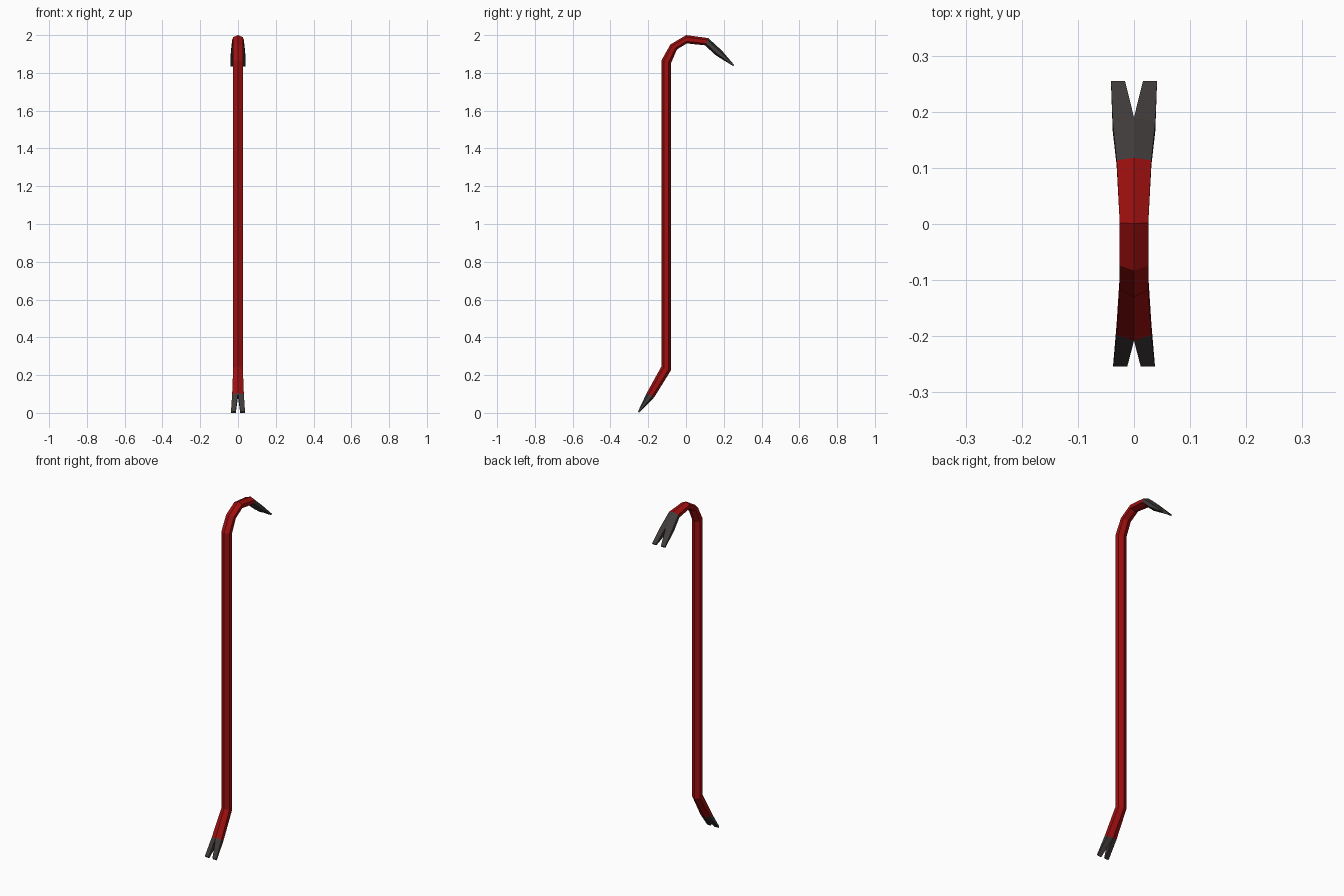
import bpy, bmesh

if "Cube" in bpy.data.objects:
    bpy.data.objects.remove(bpy.data.objects["Cube"])

def material(name, rgb):
    m = bpy.data.materials.new(name)
    m.diffuse_color = (*rgb, 1)
    m.use_nodes = True
    m.node_tree.nodes["Principled BSDF"].inputs["Base Color"].default_value = m.diffuse_color
    return m

# Hexagonal rings along the bar: ridge A (y, z), ridge B (y, z), half width.
# Ridge A is the front / outer side of the bends, ridge B the back / inner side.
RINGS = [
    ((-0.208, 0.105), (-0.168, 0.083), 0.031),   # lower claw starts
    ((-0.130, 0.246), (-0.080, 0.225), 0.0255),  # lower kink
    ((-0.130, 1.866), (-0.080, 1.850), 0.0255),  # hook starts
    ((-0.083, 1.950), (-0.048, 1.924), 0.0255),
    ((0.001, 2.000), (0.004, 1.956), 0.0255),    # top of hook
    ((0.118, 1.984), (0.100, 1.946), 0.031),     # upper claw starts
    ((0.190, 1.918), (0.158, 1.893), 0.038),     # upper claw splits
]
# Claw tips: ridge A, ridge B, inner x, outer x
LOW_TIP = ((-0.254, 0.008), (-0.249, 0.000), 0.012, 0.037)
TOP_TIP = ((0.255, 1.842), (0.251, 1.835), 0.016, 0.041)

bm = bmesh.new()

def ring(a, b, w):
    """Hexagon with a ridge at each end and flat sides."""
    def at(x, t):
        return bm.verts.new((x, a[0] + (b[0] - a[0]) * t, a[1] + (b[1] - a[1]) * t))
    return [at(0, 0), at(w, .25), at(w, .75), at(0, 1), at(-w, .75), at(-w, .25)]

def bridge(r1, r2, mat):
    n = len(r1)
    for i in range(n):
        j = (i + 1) % n
        bm.faces.new((r1[i], r1[j], r2[j], r2[i])).material_index = mat

def prongs(r, tip):
    """Split a hexagonal ring into two tapering prongs."""
    a, b, xi, xo = tip
    for s, half in ((1, (r[0], r[1], r[2], r[3])), (-1, (r[0], r[5], r[4], r[3]))):
        end = [bm.verts.new((s * x, *p)) for x, p in ((xi, a), (xo, a), (xo, b), (xi, b))]
        bridge(half, end, 1)
        bm.faces.new(end).material_index = 1

# Painted shaft and hook, then bare steel claws
rings = [ring(*r) for r in RINGS]
for i in range(len(rings) - 1):
    bridge(rings[i], rings[i + 1], 1 if i == len(rings) - 2 else 0)
prongs(rings[0], LOW_TIP)
prongs(rings[-1], TOP_TIP)
bmesh.ops.recalc_face_normals(bm, faces=bm.faces)

mesh = bpy.data.meshes.new("pry_bar")
bm.to_mesh(mesh)
bm.free()
mesh.materials.append(material("red paint", (0.35, 0.005, 0.005)))
mesh.materials.append(material("dark steel", (0.052, 0.045, 0.043)))
bpy.context.collection.objects.link(bpy.data.objects.new("pry_bar", mesh))
